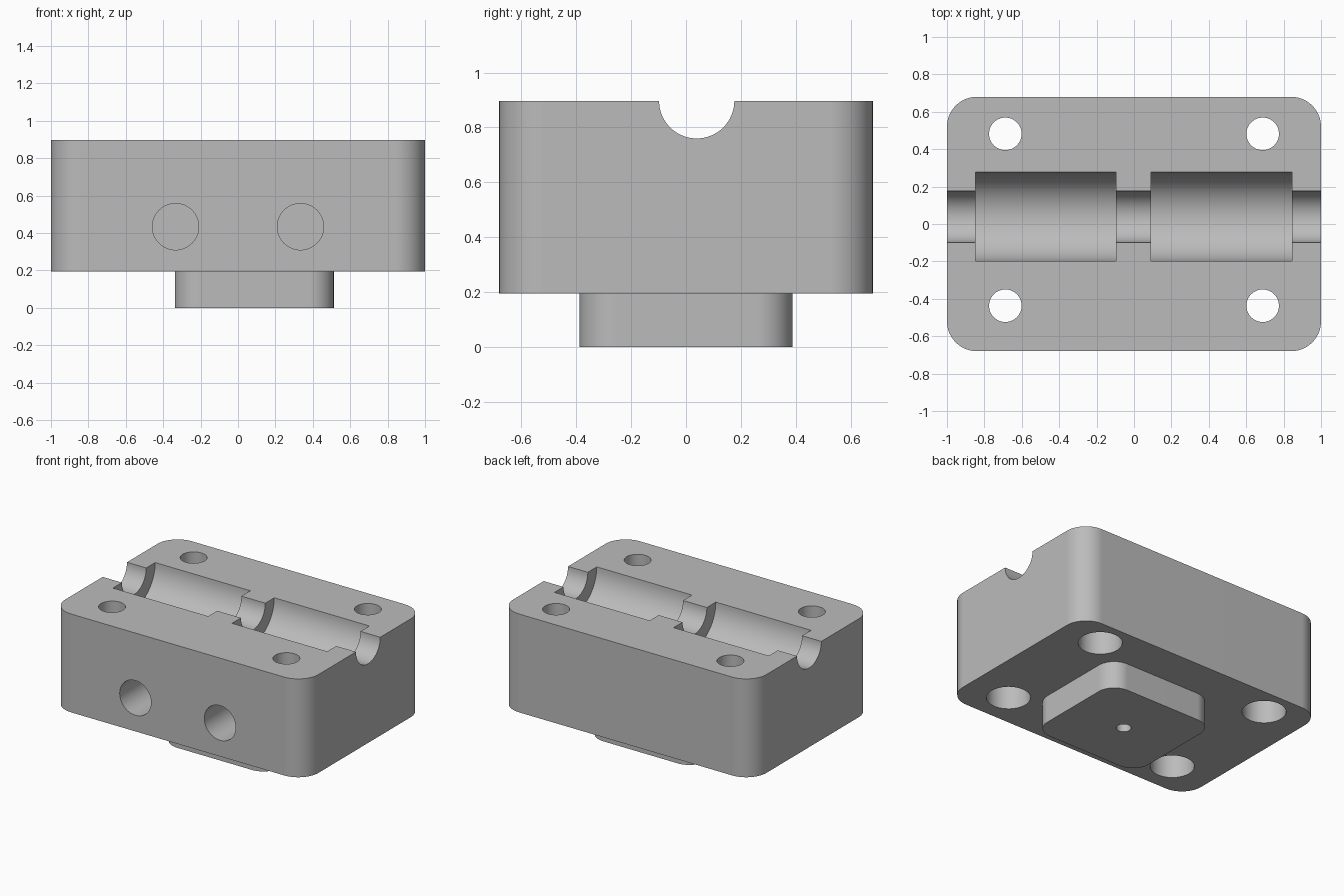
import bpy, bmesh, math
from mathutils import Matrix, Vector

default = bpy.data.objects.get("Cube")
if default:
    bpy.data.objects.remove(default, do_unlink=True)

grey = bpy.data.materials.new("plain grey")
grey.use_nodes = True
colour = (0.5, 0.5, 0.5, 1)
grey.diffuse_color = colour
grey.node_tree.nodes["Principled BSDF"].inputs["Base Color"].default_value = colour


def make_object(name, bm):
    mesh = bpy.data.meshes.new(name)
    bm.to_mesh(mesh)
    bm.free()
    mesh.materials.append(grey)
    obj = bpy.data.objects.new(name, mesh)
    bpy.context.collection.objects.link(obj)
    return obj


def rounded_block(name, centre, size, radius):
    """Box with its four upright edges rounded."""
    bm = bmesh.new()
    bmesh.ops.create_cube(bm, size=1, matrix=Matrix.Translation(centre) @ Matrix.Diagonal((*size, 1)))
    upright = [e for e in bm.edges if abs(e.verts[0].co.z - e.verts[1].co.z) > 0.01]
    bmesh.ops.bevel(bm, geom=upright, offset=radius, segments=14, profile=0.5, affect='EDGES')
    return make_object(name, bm)


def cylinder(name, start, end, radius):
    """Cutter running from start to end."""
    start, end = Vector(start), Vector(end)
    axis = end - start
    turn = axis.to_track_quat('Z', 'Y').to_matrix().to_4x4()
    bm = bmesh.new()
    bmesh.ops.create_cone(bm, cap_ends=True, segments=64, radius1=radius, radius2=radius,
                          depth=axis.length, matrix=Matrix.Translation((start + end) / 2) @ turn)
    obj = make_object(name, bm)
    obj.hide_render = True
    return obj


def cut(target, *args):
    cutter = cylinder("cutter", *args)
    mod = target.modifiers.new("cut", 'BOOLEAN')
    mod.operation, mod.solver, mod.object = 'DIFFERENCE', 'EXACT', cutter
    bpy.context.view_layer.objects.active = target
    bpy.ops.object.modifier_apply(modifier=mod.name)
    bpy.data.objects.remove(cutter, do_unlink=True)


BASE, TOP, GROOVE_Y = 0.195, 0.897, 0.039
body = rounded_block("body", (0, 0, (BASE + TOP) / 2), (2, 1.36, TOP - BASE), 0.16)
pad = rounded_block("bottom_pad", (0.087, 0, BASE / 2), (0.85, 0.776, BASE), 0.13)

# Long half-round groove with two wider pockets
cut(body, (-1.1, GROOVE_Y, TOP), (1.1, GROOVE_Y, TOP), 0.137)
for x1, x2 in ((-0.848, -0.096), (0.092, 0.844)):
    cut(body, (x1, GROOVE_Y, TOP), (x2, GROOVE_Y, TOP), 0.238)

# Four bolt holes, widened from below, and two blind holes in the front
for side in (-1, 1):
    for y in (-0.437, 0.482):
        x = side * 0.688
        cut(body, (x, y, 0), (x, y, 1), 0.087)
        cut(body, (x, y, 0), (x, y, BASE + 0.25), 0.142)
    cut(body, (side * 0.334, -0.8, 0.434), (side * 0.334, 0.1, 0.434), 0.124)

# Small centre hole under the pad
for part in (pad, body):
    cut(part, (0.087, 0, -0.1), (0.087, 0, 0.35), 0.048)

# Smooth curved walls, crisp rims
for part in (body, pad):
    bpy.ops.object.select_all(action='DESELECT')
    part.select_set(True)
    bpy.context.view_layer.objects.active = part
    bpy.ops.object.shade_smooth_by_angle(angle=math.radians(30))
    part.modifiers.new("even normals", 'WEIGHTED_NORMAL').keep_sharp = True
